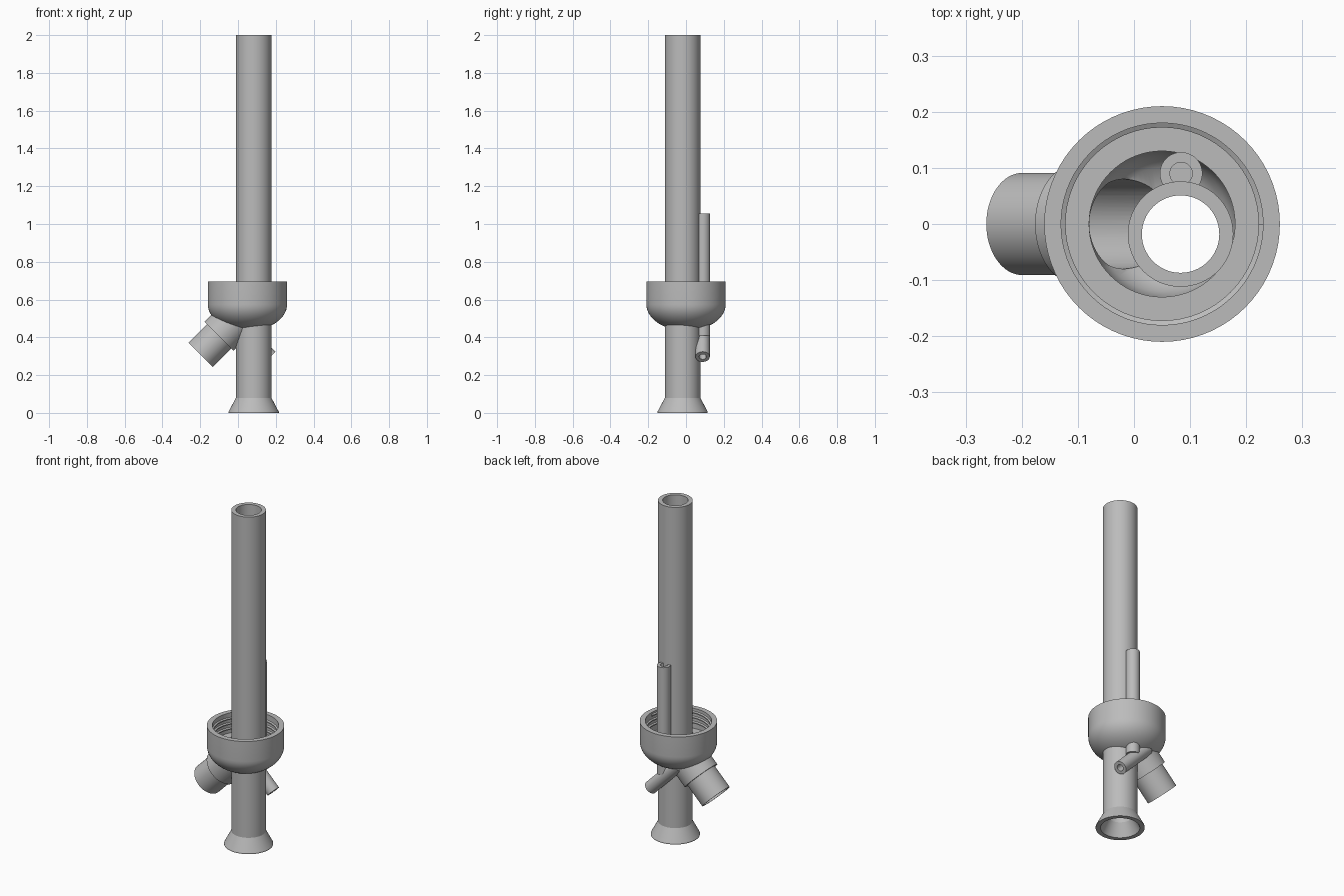
import bpy, bmesh, math
from mathutils import Matrix, Vector

if "Cube" in bpy.data.objects:
    bpy.data.objects.remove(bpy.data.objects["Cube"])

grey = bpy.data.materials.new("plain grey")
grey.diffuse_color = (0.5, 0.5, 0.5, 1)
grey.use_nodes = True
grey.node_tree.nodes["Principled BSDF"].inputs["Base Color"].default_value = grey.diffuse_color


def finish(name, bm, matrix=Matrix()):
    bmesh.ops.remove_doubles(bm, verts=bm.verts, dist=1e-5)
    bmesh.ops.recalc_face_normals(bm, faces=bm.faces)
    bm.transform(matrix)
    mesh = bpy.data.meshes.new(name)
    bm.to_mesh(mesh)
    bm.free()
    mesh.materials.append(grey)
    ob = bpy.data.objects.new(name, mesh)
    bpy.context.collection.objects.link(ob)
    return ob


def lathe(name, profile, origin=(0, 0, 0), axis=(0, 0, 1), steps=64):
    """Revolve a closed (radius, height) profile around an axis."""
    bm = bmesh.new()
    n = len(profile)
    rings = [[bm.verts.new((r * math.cos(2 * math.pi * k / steps),
                            r * math.sin(2 * math.pi * k / steps), z)) for r, z in profile]
             for k in range(steps)]
    for k in range(steps):
        a, b = rings[k], rings[(k + 1) % steps]
        for i in range(n):
            j = (i + 1) % n
            if profile[i][0] or profile[j][0]:
                bm.faces.new((a[i], b[i], b[j], a[j]))
    turn = Vector((0, 0, 1)).rotation_difference(Vector(axis)).to_matrix().to_4x4()
    return finish(name, bm, Matrix.Translation(origin) @ turn)


def rod(name, radius, z0, z1, origin, axis=(0, 0, 1), steps=64):
    return lathe(name, [(0, z0), (radius, z0), (radius, z1), (0, z1)], origin, axis, steps)


def combine(target, other, operation):
    other.hide_render = True
    mod = target.modifiers.new(operation, 'BOOLEAN')
    mod.object, mod.operation, mod.solver = other, operation, 'EXACT'
    bpy.context.view_layer.objects.active = target
    bpy.ops.object.modifier_apply(modifier=mod.name)
    bpy.data.objects.remove(other)


def smooth(ob, angle=30):
    bpy.ops.object.select_all(action='DESELECT')
    ob.select_set(True)
    bpy.context.view_layer.objects.active = ob
    bpy.ops.object.shade_smooth_by_angle(angle=math.radians(angle))


CUP = (0.05, 0, 0)
STEM = (0.083, -0.018, 0)
SIDE = (0.05, 0, 0.556)
DOWN_LEFT = (-1, 0, -1)
DRAIN = (0.172, 0.088, 0.297)
UP_LEFT = (-1, 0, 1)
PIPE = (0.084, 0.09, 0)

# Cup with a rounded bowl underneath
bowl = [(0.21 * math.sin(math.radians(a)), 0.575 - 0.14 * math.cos(math.radians(a)))
        for a in range(0, 91, 6)]
bowl[0] = (0, bowl[0][1])
cup = lathe("cup", bowl + [(0.21, 0.695), (0, 0.695)], CUP, steps=72)

# Stepped side spout and slanted drain joined to the cup
combine(cup, lathe("spout", [(0, 0.05), (0.108, 0.05), (0.108, 0.212), (0.091, 0.212),
                             (0.091, 0.352), (0, 0.352)], SIDE, DOWN_LEFT), 'UNION')
combine(cup, rod("drain", 0.038, 0, 0.26, DRAIN, UP_LEFT, 40), 'UNION')

# Hollow interior with ledge, then the bores
cavity = [(0, 0.462), (0.06, 0.466), (0.1, 0.482), (0.12, 0.505), (0.13, 0.54),
          (0.13, 0.575), (0.18, 0.575), (0.18, 0.75), (0, 0.75)]
combine(cup, lathe("cavity", cavity, CUP, steps=72), 'DIFFERENCE')
combine(cup, rod("spout_bore", 0.08, 0.06, 0.4, SIDE, DOWN_LEFT), 'DIFFERENCE')
combine(cup, rod("stem_bore", 0.082, 0.1, 0.8, STEM), 'DIFFERENCE')
combine(cup, rod("drain_bore", 0.019, -0.05, 0.18, DRAIN, UP_LEFT, 40), 'DIFFERENCE')
combine(cup, rod("pipe_bore", 0.0205, 0.385, 0.6, PIPE, steps=40), 'DIFFERENCE')
smooth(cup)

# Main stem tube with flared foot
stem = lathe("stem", [(0.133, 0), (0.133, 0.006), (0.094, 0.08), (0.094, 2), (0.069, 2),
                      (0.069, 0.075), (0.107, 0)], STEM)
smooth(stem, 25)

# Thin vertical pipe behind the stem
pipe = lathe("thin_pipe", [(0.038, 0.41), (0.038, 1.055), (0.02, 1.055), (0.02, 0.41)],
             PIPE, steps=40)
smooth(pipe)

# Helical thread inside the cup rim
bm = bmesh.new()
steps, turns, pitch = 64, 3, 0.03
previous = None
for k in range(steps * turns + 1):
    a = 2 * math.pi * k / steps
    z = 0.588 + pitch * k / steps
    section = [bm.verts.new((r * math.cos(a), r * math.sin(a), z + dz))
               for r, dz in ((0.183, -0.009), (0.172, -0.003), (0.172, 0.003), (0.183, 0.009))]
    if previous:
        for i in range(4):
            j = (i + 1) % 4
            bm.faces.new((previous[i], section[i], section[j], previous[j]))
    else:
        bm.faces.new(section)
    previous = section
bm.faces.new(previous)
smooth(finish("thread", bm, Matrix.Translation(CUP)))
